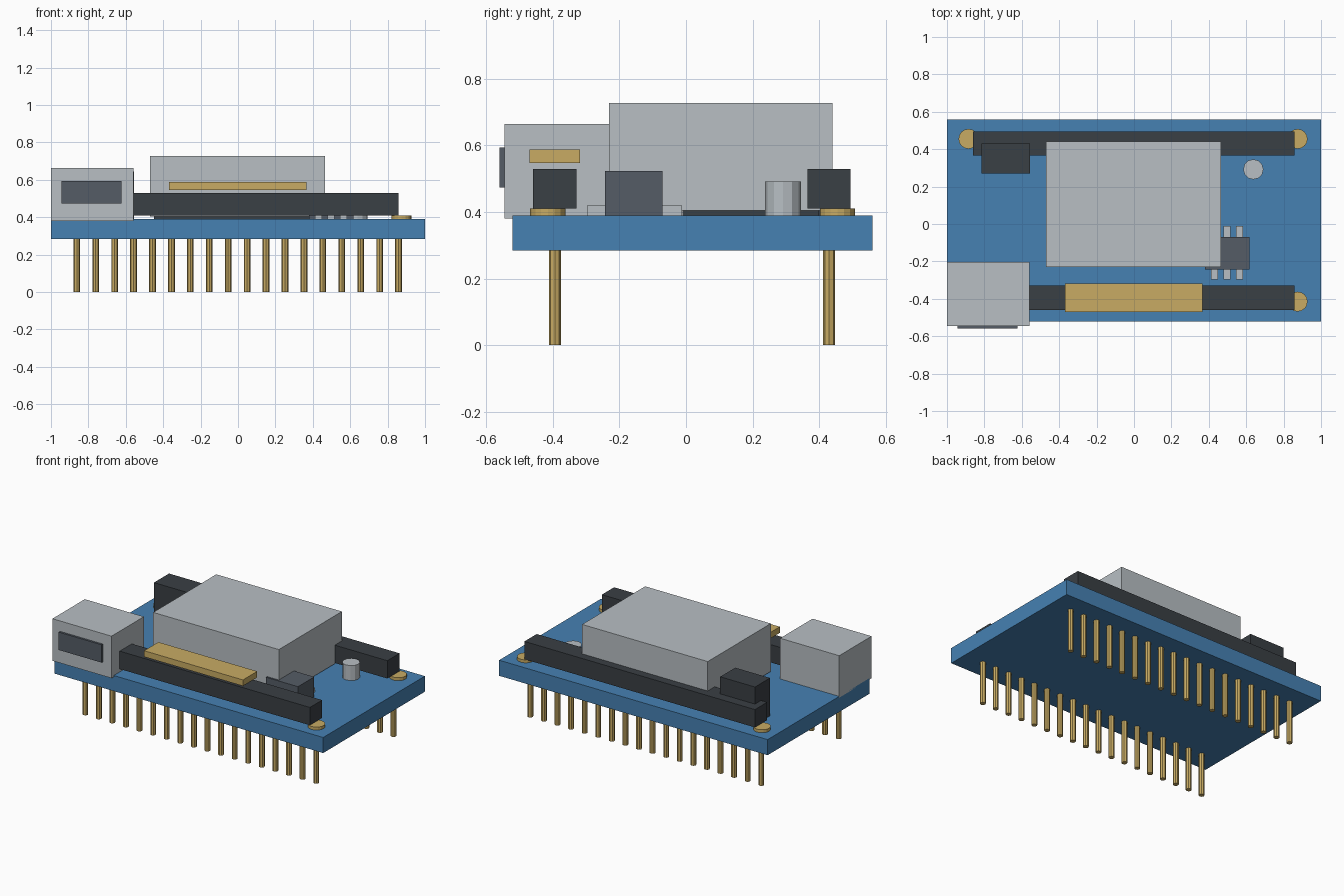
import bpy

cube = bpy.data.objects.get("Cube")
if cube:
    bpy.data.objects.remove(cube, do_unlink=True)


def material(name, rgb):
    m = bpy.data.materials.new(name)
    m.use_nodes = True
    col = (*rgb, 1)
    m.diffuse_color = col
    for n in m.node_tree.nodes:
        if n.type == 'BSDF_PRINCIPLED':
            n.inputs["Base Color"].default_value = col
    return m


blue = material("board blue", (0.061, 0.22, 0.45))
silver = material("light metal", (0.48, 0.52, 0.55))
black = material("black plastic", (0.042, 0.050, 0.058))
slate = material("slate grey", (0.09, 0.107, 0.133))
gold = material("gold", (0.58, 0.41, 0.127))


def box(name, mat, x, y, z):
    """Box given by its (low, high) extent on each axis."""
    bpy.ops.mesh.primitive_cube_add(size=1)
    o = bpy.context.object
    o.name = name
    o.location = [(a + b) / 2 for a, b in (x, y, z)]
    o.scale = [b - a for a, b in (x, y, z)]
    o.data.materials.append(mat)
    return o


def cylinder(name, mat, x, y, radius, z, sides):
    bpy.ops.mesh.primitive_cylinder_add(
        vertices=sides, radius=radius, depth=z[1] - z[0],
        location=(x, y, (z[0] + z[1]) / 2))
    o = bpy.context.object
    o.name = name
    o.data.materials.append(mat)
    return o


TOP = 0.39

# circuit board
box("circuit_board", blue, (-1, 1), (-0.522, 0.56), (0.285, TOP))

# two rows: plastic header, pins below, round pads at the ends
for side, row_y, pad_y in (("front", -0.394, -0.415), ("back", 0.43, 0.455)):
    box(side + "_header", black, (-0.86, 0.857),
        (row_y - 0.065, row_y + 0.065), (0.41, 0.53))
    pin = cylinder(side + "_pins", gold, -0.862, row_y, 0.018, (0, 0.30), 8)
    row = pin.modifiers.new("row", 'ARRAY')
    row.count = 18
    row.use_relative_offset = False
    row.use_constant_offset = True
    row.constant_offset_displace = (0.1012, 0, 0)
    for end, x in (("right", -0.885), ("left", 0.875)):
        cylinder(f"{side}_{end}_pad", gold, x, pad_y, 0.053, (TOP, 0.41), 16)

# gold contact strip above the front header
box("contact_strip", gold, (-0.37, 0.366), (-0.47, -0.318), (0.547, 0.588))

# main shielded module on its thin base
box("module_base", black, (-0.45, 0.44), (-0.01, 0.40), (TOP, 0.406))
box("module_shield", silver, (-0.47, 0.466), (-0.231, 0.44), (0.405, 0.728))

# cable socket with dark opening
box("socket_shell", silver, (-1, -0.56), (-0.546, -0.202), (0.381, 0.664))
box("socket_opening", slate, (-0.944, -0.624), (-0.56, -0.54), (0.474, 0.594))

# push button block
box("button_block", black, (-0.815, -0.556), (0.27, 0.43), (TOP, 0.645))

# small chip with legs passing under both long sides
box("small_chip", slate, (0.38, 0.617), (-0.243, -0.07), (TOP, 0.523))
for i in range(3):
    x = 0.43 + i * 0.067
    box(f"chip_leg_{i + 1}", silver, (x - 0.018, x + 0.018),
        (-0.297, -0.012), (TOP, 0.42))

# capacitor can
cylinder("capacitor", silver, 0.638, 0.292, 0.054, (TOP, 0.491), 12)
